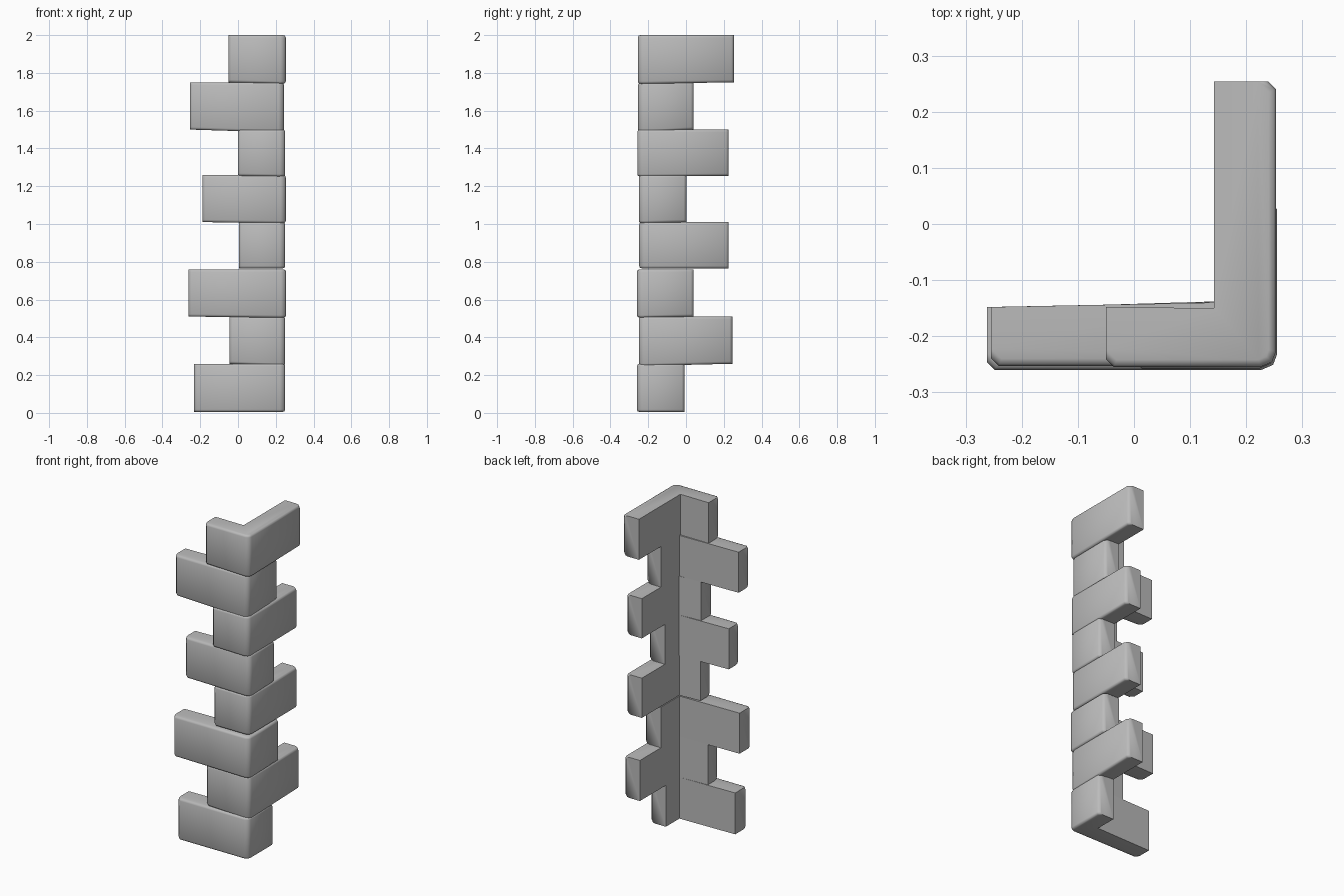
import bpy, bmesh, math

cube = bpy.data.objects.get("Cube")
if cube:
    bpy.data.objects.remove(cube, do_unlink=True)

stone = bpy.data.materials.new("grey_stone")
stone.use_nodes = True
COLOR = (0.5, 0.5, 0.5, 1)
stone.diffuse_color = COLOR
stone.node_tree.nodes["Principled BSDF"].inputs["Base Color"].default_value = COLOR

INNER_X = 0.143      # back plane of the side arm


def corner_block(name, z0, z1, left, back, right, front, inner_y, drop):
    """L-shaped quoin; only the outward edges are worn round."""
    e, c = 0.014, 0.028
    outline = [(left, -0.148), (left, front + e), (left + e, front),
               (right - c, front), (right - 0.007, front + 0.009), (right, front + c),
               (right, back - e), (right - e, back),
               (INNER_X, back), (INNER_X, inner_y)]
    n = len(outline)
    bm = bmesh.new()
    rings = [[bm.verts.new((x, y, z)) for x, y in outline] for z in (z0, z1)]
    low, high = rings
    bm.faces.new(list(reversed(low)))
    bm.faces.new(high)
    for i in range(n):
        j = (i + 1) % n
        bm.faces.new((low[i], low[j], high[j], high[i]))
    # the underside sags a little towards the outer corner
    for v in low[3:6]:
        v.co.z -= drop
    worn = [bm.edges.get((r[i], r[i + 1])) for r in rings for i in range(1, 7)]
    bmesh.ops.bevel(bm, geom=worn, offset=0.013, segments=2, profile=0.5,
                    affect='EDGES', clamp_overlap=True)
    bmesh.ops.recalc_face_normals(bm, faces=bm.faces)
    mesh = bpy.data.meshes.new(name)
    bm.to_mesh(mesh)
    bm.free()
    mesh.materials.append(stone)
    obj = bpy.data.objects.new(name, mesh)
    bpy.context.collection.objects.link(obj)
    bpy.ops.object.select_all(action='DESELECT')
    obj.select_set(True)
    bpy.context.view_layer.objects.active = obj
    bpy.ops.object.shade_smooth_by_angle(angle=math.radians(50))


# bottom, top, left end, back end, outer x, front y, inner corner y, sag
courses = [
    (0.005, 0.26, -0.232, -0.008, 0.250, -0.260, -0.140, 0.000),
    (0.260, 0.51, -0.045, 0.245, 0.250, -0.250, -0.140, 0.012),
    (0.510, 0.76, -0.262, 0.040, 0.255, -0.260, -0.140, 0.006),
    (0.765, 1.01, 0.005, 0.226, 0.250, -0.248, -0.140, 0.000),
    (1.010, 1.26, -0.188, 0.002, 0.253, -0.250, -0.138, 0.006),
    (1.255, 1.50, 0.000, 0.226, 0.250, -0.258, -0.138, 0.004),
    (1.500, 1.75, -0.255, 0.040, 0.243, -0.253, -0.140, 0.016),
    (1.750, 2.00, -0.050, 0.254, 0.253, -0.255, -0.150, 0.008),
]
for i, course in enumerate(courses, 1):
    corner_block(f"corner_stone_{i}", *course)
